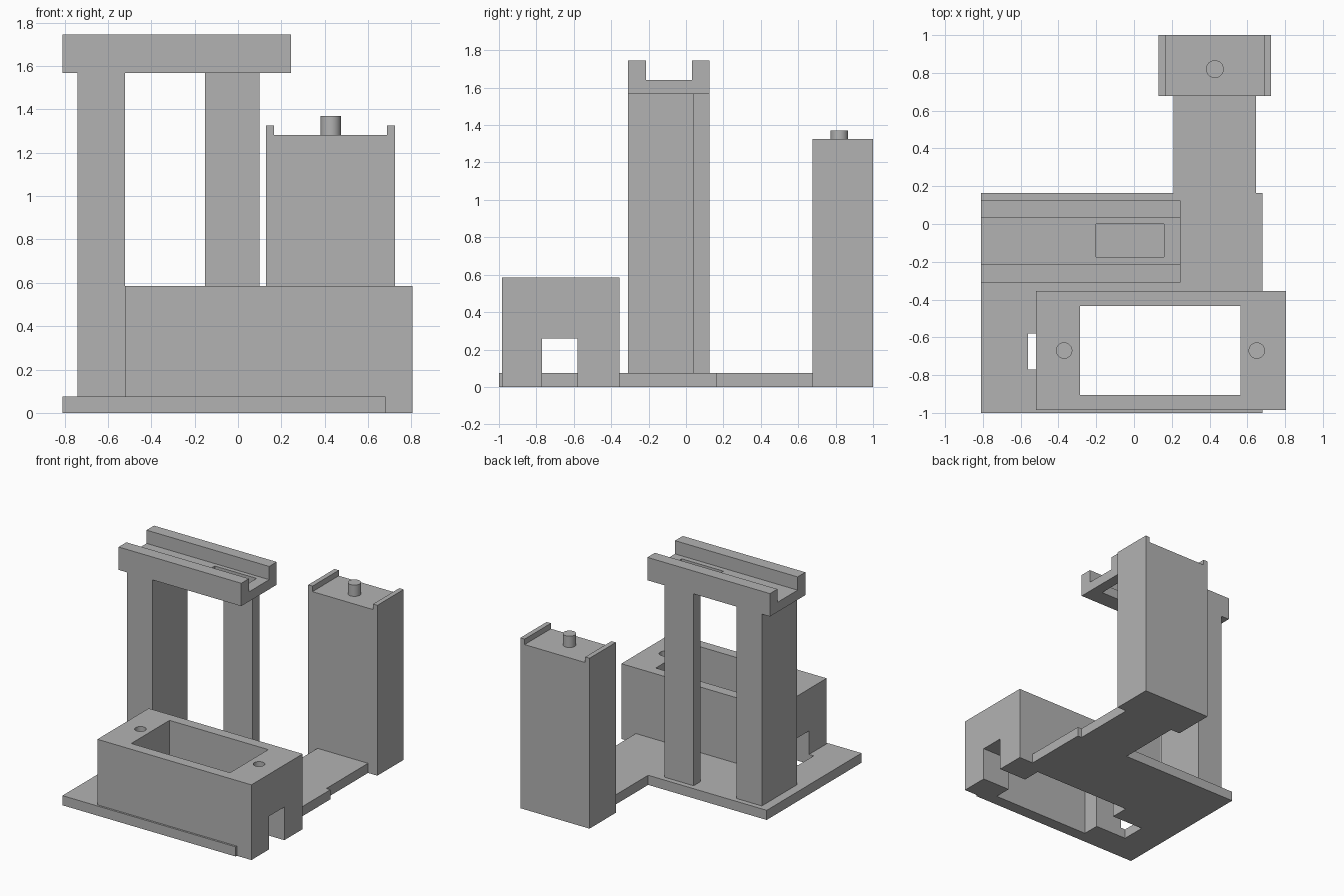
import bpy
import bmesh
from mathutils import Matrix, Vector

cube = bpy.data.objects.get("Cube")
if cube:
    bpy.data.objects.remove(cube, do_unlink=True)

GREY = (0.45, 0.45, 0.45, 1.0)
grey = bpy.data.materials.new("plain grey")
grey.use_nodes = True
grey.diffuse_color = GREY
grey.node_tree.nodes["Principled BSDF"].inputs["Base Color"].default_value = GREY


def make(name, bm):
    bmesh.ops.recalc_face_normals(bm, faces=bm.faces)
    mesh = bpy.data.meshes.new(name)
    bm.to_mesh(mesh)
    bm.free()
    mesh.materials.append(grey)
    obj = bpy.data.objects.new(name, mesh)
    bpy.context.collection.objects.link(obj)
    return obj


def prism(name, outline, direction):
    """Extrude a closed outline of 3D points along a direction."""
    bm = bmesh.new()
    face = bm.faces.new([bm.verts.new(p) for p in outline])
    out = bmesh.ops.extrude_face_region(bm, geom=[face])
    moved = [v for v in out["geom"] if isinstance(v, bmesh.types.BMVert)]
    bmesh.ops.translate(bm, verts=moved, vec=Vector(direction))
    return make(name, bm)


def box(name, x, y, z):
    corners = [(x[0], y[0]), (x[1], y[0]), (x[1], y[1]), (x[0], y[1])]
    return prism(name, [(a, b, z[0]) for a, b in corners], (0, 0, z[1] - z[0]))


def cylinder(name, x, y, z, radius):
    bm = bmesh.new()
    bmesh.ops.create_cone(bm, cap_ends=True, segments=32, radius1=radius, radius2=radius,
                          depth=z[1] - z[0],
                          matrix=Matrix.Translation((x, y, sum(z) / 2)))
    return make(name, bm)


def smooth_round(obj):
    bpy.ops.object.select_all(action='DESELECT')
    obj.select_set(True)
    bpy.context.view_layer.objects.active = obj
    bpy.ops.object.shade_smooth_by_angle()


def cut(obj, *cutters):
    """Subtract the cutters from the part, then remove them."""
    for c in cutters:
        mod = obj.modifiers.new("cut", 'BOOLEAN')
        mod.operation = 'DIFFERENCE'
        mod.solver = 'EXACT'
        mod.object = c
        c.hide_render = True
    bpy.context.view_layer.update()
    graph = bpy.context.evaluated_depsgraph_get()
    mesh = bpy.data.meshes.new_from_object(obj.evaluated_get(graph))
    obj.modifiers.clear()
    obj.data = mesh
    for c in cutters:
        bpy.data.objects.remove(c, do_unlink=True)


block_x, block_y = (-0.52, 0.805), (-0.985, -0.355)
slot_y = (-0.77, -0.58)

# Stepped base plate, open where the block and its cable slot pass through
plate_outline = [(-0.81, -1), (0.68, -1), (0.68, 0.165), (0.645, 0.165),
                 (0.645, 0.677), (0.21, 0.677), (0.21, 0.165), (-0.81, 0.165)]
plate = prism("base_plate", [(x, y, 0) for x, y in plate_outline], (0, 0, 0.075))
cut(plate,
    box("block_cutter", block_x, block_y, (-0.1, 0.2)),
    box("slot_cutter", (-0.56, -0.4), slot_y, (-0.1, 0.2)))

# Front block with a through pocket, lengthwise cable slot and two screw holes
block = box("holder_block", block_x, block_y, (0, 0.585))
cut(block,
    box("pocket_cutter", (-0.285, 0.565), (-0.905, -0.435), (-0.1, 0.7)),
    box("cable_cutter", (-0.7, 0.9), slot_y, (-0.1, 0.258)),
    *[cylinder("screw_cutter", x, -0.67, (0.33, 0.7), 0.041) for x in (-0.37, 0.65)])
smooth_round(block)

# Two posts carrying the beam
box("wide_post", (-0.74, -0.52), (-0.31, 0.125), (0.075, 1.567))
box("thin_post", (-0.153, 0.098), (0.038, 0.125), (0.075, 1.567))

# Channel beam with a window in its floor
channel = [(-0.31, 1.567), (0.125, 1.567), (0.125, 1.745), (0.033, 1.745),
           (0.033, 1.642), (-0.215, 1.642), (-0.215, 1.745), (-0.31, 1.745)]
beam = prism("channel_beam", [(-0.81, y, z) for y, z in channel], (1.055, 0, 0))
cut(beam, box("window_cutter", (-0.2, 0.16), (-0.175, 0), (1.4, 1.9)))

# Rear tower with raised side lips and a round peg
tower = [(0.13, 0), (0.725, 0), (0.725, 1.325), (0.688, 1.325),
         (0.688, 1.282), (0.167, 1.282), (0.167, 1.325), (0.13, 1.325)]
prism("rear_tower", [(x, 0.677, z) for x, z in tower], (0, 0.323, 0))
smooth_round(cylinder("tower_peg", 0.428, 0.82, (1.282, 1.37), 0.047))
